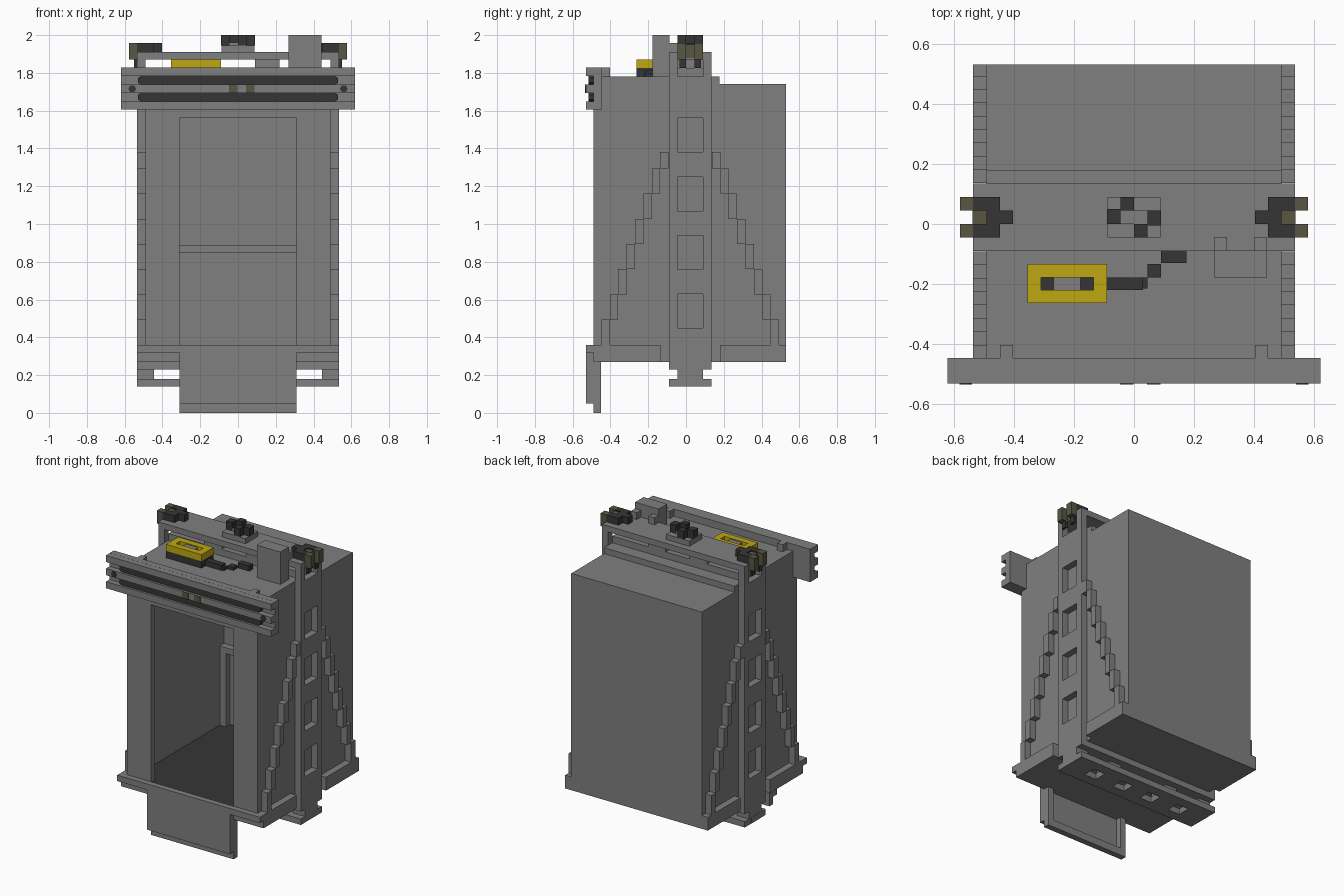
import bpy, bmesh, math
from mathutils import Matrix, Vector

cube = bpy.data.objects.get("Cube")
if cube:
    bpy.data.objects.remove(cube, do_unlink=True)


def material(name, rgb):
    m = bpy.data.materials.new(name)
    m.use_nodes = True
    m.diffuse_color = (*rgb, 1)
    bsdf = m.node_tree.nodes["Principled BSDF"]
    bsdf.inputs["Base Color"].default_value = (*rgb, 1)
    bsdf.inputs["Roughness"].default_value = 0.8
    return m


GREY = material("steel grey", (0.215, 0.215, 0.215))
DARK = material("dark rubber", (0.036, 0.036, 0.036))
OLIVE = material("olive metal", (0.098, 0.095, 0.056))
YELLOW = material("safety yellow", (0.52, 0.39, 0.006))


def finish(name, bm, mat):
    me = bpy.data.meshes.new(name)
    bm.to_mesh(me)
    bm.free()
    me.materials.append(mat)
    ob = bpy.data.objects.new(name, me)
    bpy.context.collection.objects.link(ob)
    return ob


def boxes(name, mat, items, mirror=False):
    """Join boxes given as (x0, x1, y0, y1, z0, z1); optionally copy them across x."""
    if mirror:
        items = items + [(-b, -a, *rest) for a, b, *rest in items]
    bm = bmesh.new()
    for x0, x1, y0, y1, z0, z1 in items:
        mid = Vector((x0 + x1, y0 + y1, z0 + z1)) / 2
        size = Vector((x1 - x0, y1 - y0, z1 - z0))
        bmesh.ops.create_cube(bm, size=1,
                              matrix=Matrix.Translation(mid) @ Matrix.Diagonal((*size, 1)))
    return finish(name, bm, mat)


def prism(name, mat, points, y0, y1):
    """Extrude an x-z outline along y."""
    bm = bmesh.new()
    face = bm.faces.new([bm.verts.new((x, y0, z)) for x, z in points])
    ext = bmesh.ops.extrude_face_region(bm, geom=[face])
    verts = [v for v in ext["geom"] if isinstance(v, bmesh.types.BMVert)]
    bmesh.ops.translate(bm, verts=verts, vec=(0, y1 - y0, 0))
    bmesh.ops.recalc_face_normals(bm, faces=bm.faces)
    return finish(name, bm, mat)


MID = 0.0225  # y centre of the carrying frame
U = 0.0445    # basic plate thickness

# Cabin shell with an open doorway
boxes("cabin_side_walls", GREY, [(0.445, 0.49, -0.49, 0.53, 0.27, 1.74)], True)
boxes("cabin_back_wall", GREY, [(-0.445, 0.445, 0.485, 0.53, 0.27, 1.74)])
boxes("cabin_base", GREY, [(-0.445, 0.445, -0.49, 0.485, 0.27, 0.345)])
boxes("cabin_floor", DARK, [(-0.445, 0.445, -0.488, 0.485, 0.345, 0.353)])
boxes("cabin_roof", GREY, [(-0.49, 0.49, -0.49, 0.178, 1.69, 1.78),
                           (-0.445, 0.445, 0.178, 0.485, 1.69, 1.74)])
boxes("front_jambs", GREY, [(0.31, 0.445, -0.49, -0.445, 0.345, 1.69)], True)
boxes("door_header", GREY, [(-0.31, 0.31, -0.49, -0.445, 1.56, 1.69)])
boxes("handrail", GREY, [(-0.445, 0.445, 0.44, 0.485, 0.85, 0.89)])
boxes("handrail_posts", GREY, [(0.40, 0.445, 0.44, 0.485, 0.353, 0.85)], True)

# Side rails at the cabin foot and the stepped braces rising to the columns
boxes("side_rails", GREY, [(0.49, 0.535, -0.49, -0.135, 0.27, 0.36),
                           (0.49, 0.535, 0.18, 0.53, 0.27, 0.36)], True)
steps = []
for k in range(8):
    y = -0.448 + k * U
    z = 0.36 + k * 0.1335
    top = min(z + 0.1335, 1.38)
    steps.append((0.49, 0.535, y, y + U, z, top))
    steps.append((0.49, 0.535, 2 * MID - y - U, 2 * MID - y, z, top))
boxes("stepped_braces", GREY, steps, True)

# Side columns with four recessed windows and a top opening
col = [(0.49, 0.535, -0.09, -0.045, 0.23, 1.91),
       (0.49, 0.535, 0.09, 0.135, 0.23, 1.91)]
edges = [0.23, 0.45, 0.63, 0.76, 0.94, 1.07, 1.25, 1.38, 1.56, 1.78, 1.87, 1.91]
for z0, z1 in zip(edges[::2], edges[1::2]):
    col.append((0.49, 0.535, -0.045, 0.09, z0, z1))
boxes("side_columns", GREY, col, True)

# Upper crosshead
boxes("crosshead_plate", GREY, [(-0.49, 0.49, -0.09, 0.135, 1.87, 1.91)])
boxes("crosshead_posts", GREY, [(0.09, 0.22, -0.045, 0.09, 1.78, 1.87)], True)
boxes("crosshead_foot", GREY, [(-0.49, 0.49, -0.045, 0.09, 1.78, 1.825)])

# Lower crosshead: upper plate, necks and a flange with four openings
boxes("lower_beam_plate", GREY, [(-0.49, 0.49, -0.09, 0.135, 0.23, 0.27)])
boxes("lower_beam_necks", GREY, [(0.445, 0.535, -0.045, 0.09, 0.18, 0.23),
                                 (0.18, 0.265, -0.045, 0.09, 0.18, 0.23)], True)
boxes("lower_beam_flange", GREY,
      [(-0.535, 0.535, -0.09, -0.02, 0.14, 0.18),
       (-0.535, 0.535, 0.065, 0.135, 0.14, 0.18),
       (-0.065, 0.065, -0.02, 0.065, 0.14, 0.18)]
      + [(s * a - 0.001, s * a + w, -0.02, 0.065, 0.14, 0.18)
         for s, a, w in ((1, 0.155, 0.135), (1, 0.38, 0.155),
                         (-1, 0.29, 0.135), (-1, 0.535, 0.155))])

# Door sill and hanging apron
boxes("sill", GREY, [(-0.535, 0.535, -0.53, -0.49, 0.32, 0.36)])
boxes("apron_plate", GREY, [(-0.31, 0.31, -0.53, -0.49, 0.05, 0.32)])
boxes("apron_frame", GREY, [(-0.31, 0.31, -0.49, -0.45, 0.005, 0.05),
                            (-0.31, -0.27, -0.49, -0.45, 0.05, 0.27),
                            (0.27, 0.31, -0.49, -0.45, 0.05, 0.27)])
boxes("apron_lip", GREY, [(-0.31, 0.31, -0.49, -0.45, 0.0, 0.005)])

# Door operator beam: back plate, three ribs, dark tracks between them
boxes("operator_beam", GREY, [(-0.62, 0.62, -0.49, -0.445, 1.605, 1.828)]
      + [(-0.62, 0.62, -0.53, -0.49, z, z + U) for z in (1.605, 1.694, 1.783)])
for name, z in (("lower_track", 1.6495), ("upper_track", 1.7385)):
    prism(name, DARK, [(-0.53, z + 0.01), (-0.515, z), (0.515, z), (0.53, z + 0.01),
                       (0.53, z + 0.034), (0.515, z + U), (-0.515, z + U),
                       (-0.53, z + 0.034)], -0.515, -0.489)
boxes("operator_brackets", GREY, [(0.402, 0.445, -0.446, -0.402, 1.78, 1.828)], True)
boxes("door_hangers", OLIVE, [(-0.047, -0.002, -0.534, -0.52, 1.694, 1.7385),
                              (0.043, 0.088, -0.534, -0.52, 1.694, 1.7385)])
for side, s in (("left", 1), ("right", -1)):
    ring = [(s * 0.56 + 0.021 * math.cos(a), 1.716 + 0.021 * math.sin(a))
            for a in (i * math.pi / 3 for i in range(6))]
    prism(side + "_pulley", DARK, ring, -0.534, -0.52)

# Guide shoes on both ends of the crosshead
boxes("guide_shoe_bodies", DARK, [(0.445, 0.535, -0.045, 0.0, 1.91, 1.957),
                                  (0.445, 0.535, 0.045, 0.09, 1.91, 1.957),
                                  (0.402, 0.49, 0.0, 0.045, 1.91, 1.957),
                                  (0.535, 0.55, -0.035, 0.0, 1.825, 1.87),
                                  (0.535, 0.55, 0.045, 0.08, 1.825, 1.87)], True)
boxes("guide_shoe_rollers", OLIVE, [(0.535, 0.578, -0.045, 0.0, 1.87, 1.957),
                                    (0.535, 0.578, 0.045, 0.09, 1.87, 1.957),
                                    (0.49, 0.537, 0.0, 0.045, 1.88, 1.95)], True)

# Rope hitch: pedestal with a pinwheel of clamps
boxes("hitch_pedestal", GREY, [(-0.088, 0.088, -0.045, 0.09, 1.91, 1.945)])
boxes("hitch_clamps", DARK, [(-0.045, 0.0, 0.045, 0.09, 1.945, 2.0),
                             (-0.09, -0.045, 0.0, 0.05, 1.945, 2.0),
                             (0.045, 0.09, -0.005, 0.045, 1.945, 2.0),
                             (0.0, 0.045, -0.045, 0.0, 1.945, 2.0)])
boxes("hitch_core", GREY, [(-0.045, 0.045, 0.0, 0.045, 1.945, 1.96)])

# Control box
boxes("control_box", GREY, [(0.267, 0.443, -0.178, -0.088, 1.78, 2.0)])
boxes("control_box_tabs", GREY, [(0.267, 0.31, -0.088, -0.043, 1.91, 1.957),
                                 (0.40, 0.443, -0.088, -0.043, 1.91, 1.957)])

# Inspection unit: yellow frame on a dark base, with its cable
boxes("inspection_base", DARK, [(-0.355, -0.09, -0.263, -0.133, 1.78, 1.827)])
boxes("inspection_frame", YELLOW, [(-0.355, -0.09, -0.263, -0.22, 1.827, 1.872),
                                   (-0.355, -0.09, -0.178, -0.133, 1.827, 1.872),
                                   (-0.355, -0.31, -0.22, -0.178, 1.827, 1.872),
                                   (-0.135, -0.09, -0.22, -0.178, 1.827, 1.872)])
boxes("inspection_handle", GREY, [(-0.267, -0.178, -0.22, -0.178, 1.827, 1.865)])
boxes("cable", DARK, [(-0.09, 0.03, -0.22, -0.178, 1.78, 1.815),
                      (0.09, 0.175, -0.13, -0.09, 1.78, 1.815)])
boxes("cable_joint", DARK, [(0.03, 0.045, -0.215, -0.178, 1.78, 1.80),
                            (0.045, 0.09, -0.178, -0.133, 1.78, 1.80)])
